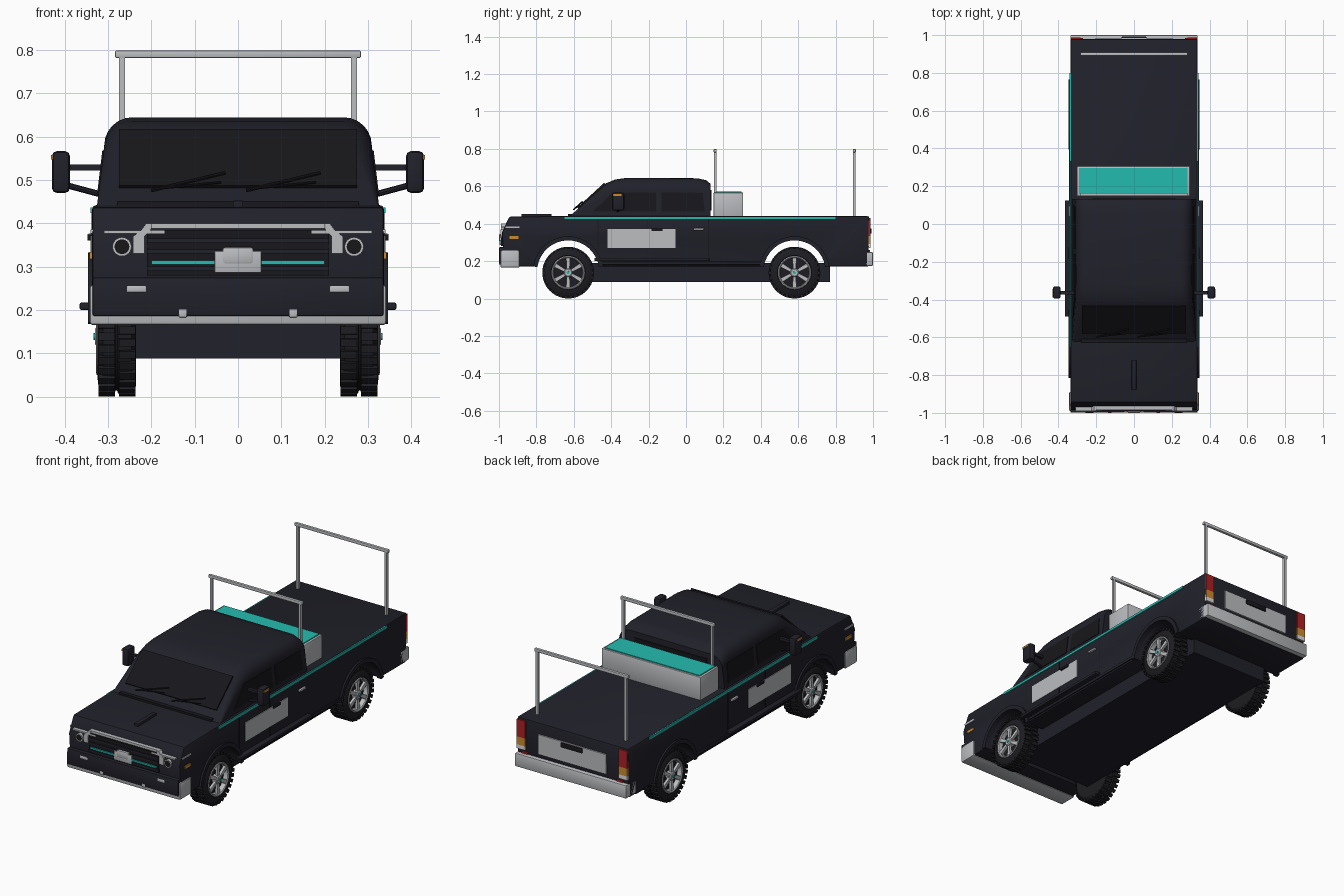
import bpy, bmesh, math
from mathutils import Matrix, Vector

if "Cube" in bpy.data.objects:
    bpy.data.objects.remove(bpy.data.objects["Cube"])


def material(name, r, g, b):
    m = bpy.data.materials.new(name)
    m.diffuse_color = (r, g, b, 1)
    m.use_nodes = True
    m.node_tree.nodes["Principled BSDF"].inputs["Base Color"].default_value = m.diffuse_color
    return m


PAINT = material("dark_paint", 0.0150, 0.0150, 0.0235)
GLASS = material("dark_glass", 0.0085, 0.0085, 0.011)
RUBBER = material("rubber", 0.0125, 0.0125, 0.016)
TRIM = material("black_trim", 0.0095, 0.0095, 0.0125)
SILVER = material("silver", 0.50, 0.51, 0.53)
TEAL = material("teal", 0.017, 0.50, 0.43)
ORANGE = material("amber", 0.60, 0.26, 0.03)
RED = material("red", 0.42, 0.015, 0.018)
WHITE = material("white_lamp", 0.75, 0.75, 0.75)


def finish(name, mat, bm, bevel=0, both=False, seg=2):
    """Bevel sharp edges, optionally mirror across x = 0, make the object."""
    bmesh.ops.recalc_face_normals(bm, faces=bm.faces)
    if bevel:
        edges = [e for e in bm.edges if len(e.link_faces) == 2 and e.calc_face_angle() > 0.6]
        bmesh.ops.bevel(bm, geom=edges, offset=bevel, segments=seg, profile=0.5,
                        affect='EDGES', clamp_overlap=True)
    if both:
        new = bmesh.ops.duplicate(bm, geom=bm.verts[:] + bm.edges[:] + bm.faces[:])["geom"]
        for v in new:
            if isinstance(v, bmesh.types.BMVert):
                v.co.x *= -1
        bmesh.ops.reverse_faces(bm, faces=[f for f in new if isinstance(f, bmesh.types.BMFace)])
    me = bpy.data.meshes.new(name)
    bm.to_mesh(me)
    bm.free()
    me.materials.append(mat)
    me.shade_smooth()
    me.set_sharp_from_angle(angle=math.radians(32))
    ob = bpy.data.objects.new(name, me)
    bpy.context.collection.objects.link(ob)
    return ob


def loft(name, mat, rings, bevel=0, both=False, seg=2, closed=False):
    """Skin equal-length rings; cap the ends unless closed."""
    bm = bmesh.new()
    vs = [[bm.verts.new(p) for p in r] for r in rings]
    n = len(vs[0])
    pairs = list(zip(vs, vs[1:])) + ([(vs[-1], vs[0])] if closed else [])
    for a, b in pairs:
        for i in range(n):
            bm.faces.new((a[i], a[(i + 1) % n], b[(i + 1) % n], b[i]))
    if not closed:
        bm.faces.new(vs[0])
        bm.faces.new(vs[-1])
    return finish(name, mat, bm, bevel, both, seg)


def box(name, mat, x, y, z, bevel=0, both=False):
    ring = lambda h: [(x[0], y[0], h), (x[1], y[0], h), (x[1], y[1], h), (x[0], y[1], h)]
    return loft(name, mat, [ring(z[0]), ring(z[1])], bevel, both)


def prism_x(name, mat, pts, x0, x1, bevel=0, both=False):
    return loft(name, mat, [[(x, y, z) for y, z in pts] for x in (x0, x1)], bevel, both)


def prism_y(name, mat, pts, y0, y1, bevel=0, both=False):
    return loft(name, mat, [[(x, y, z) for x, z in pts] for y in (y0, y1)], bevel, both)


def lathe(name, mat, prof, centre, axis='X', n=40, closed=False, both=True):
    """Spin (position along axis, radius) pairs round an axis through centre."""
    rings = []
    for a, r in prof:
        ring = []
        for i in range(n):
            c, s = r * math.cos(math.tau * i / n), r * math.sin(math.tau * i / n)
            ring.append(Vector((a, c, s) if axis == 'X' else (c, a, s)) + Vector(centre))
        rings.append(ring)
    return loft(name, mat, rings, both=both, closed=closed)


def rod(name, mat, p, q, r, both=False):
    p, q = Vector(p), Vector(q)
    bm = bmesh.new()
    m = Matrix.Translation((p + q) / 2) @ (q - p).to_track_quat('Z', 'Y').to_matrix().to_4x4()
    bmesh.ops.create_cone(bm, cap_ends=True, segments=8, radius1=r, radius2=r,
                          depth=(q - p).length, matrix=m)
    return finish(name, mat, bm, both=both)


WHEELS = (("front", -0.63), ("rear", 0.58))
WZ = 0.1385


def arc(y, r, a0, a1, n=16):
    return [(y + r * math.cos(math.radians(a0 + (a1 - a0) * i / n)),
             0.145 + r * math.sin(math.radians(a0 + (a1 - a0) * i / n))) for i in range(n + 1)]


# Lower body: side profile with wheel arches
profile = [(-0.97, 0.17)] + arc(-0.63, 0.167, 171.4, 8.6) + arc(0.58, 0.167, 171.4, 8.6)
profile += [(0.975, 0.17), (0.98, 0.44), (-0.60, 0.442), (-0.945, 0.438), (-0.985, 0.35)]
prism_x("body", PAINT, profile, -0.337, 0.337, 0.009)
box("chassis", PAINT, (-0.237, 0.237), (-0.66, 0.77), (0.088, 0.19))

# Cab: arched sections swept along y
def half_width(z):
    return 0.327 - 0.12 * (z - 0.43)


rings = []
for y, t in ((-0.63, 0.436), (-0.61, 0.45), (-0.43, 0.615), (-0.38, 0.636), (-0.32, 0.645),
             (0.06, 0.643), (0.11, 0.632), (0.132, 0.612)):
    r = min(0.065, (t - 0.43) * 0.6)
    w = half_width(t - r)
    right = [(half_width(0.43), 0.43)] + [
        (w - r + r * math.cos(a), t - r + r * math.sin(a)) for a in [math.pi / 12 * k for k in range(7)]]
    rings.append([(x, y, z) for x, z in right] + [(-x, y, z) for x, z in reversed(right)])
loft("cab", PAINT, rings)
prism_x("windshield", GLASS, [(-0.575, 0.480), (-0.581, 0.487), (-0.438, 0.618), (-0.432, 0.611)], -0.275, 0.275)
box("rear_window", GLASS, (-0.22, 0.22), (0.128, 0.136), (0.47, 0.58))
for nm, pts in (("front", [(-0.50, 0.465), (-0.39, 0.568), (-0.16, 0.568), (-0.16, 0.465)]),
                ("rear", [(-0.13, 0.465), (-0.13, 0.568), (0.09, 0.565), (0.10, 0.465)])):
    loft(nm + "_side_window", GLASS,
         [[(half_width(z) + d, y, z) for y, z in pts] for d in (-0.006, 0.003)], both=True)
for x in (-0.2, 0.02):
    rod("wiper_arm", TRIM, (x, -0.60, 0.476), (x + 0.17, -0.555, 0.517), 0.004)
    rod("wiper_blade", TRIM, (x + 0.03, -0.595, 0.482), (x + 0.16, -0.58, 0.495), 0.003)
box("cowl_vent", TRIM, (-0.28, 0.28), (-0.63, 0.0), (0.436, 0.452))
box("hood_ridge", PAINT, (-0.012, 0.012), (-0.88, -0.72), (0.43, 0.453), 0.003)

# Side trim
box("side_stripe", TEAL, (0.33, 0.3405), (-0.65, 0.80), (0.424, 0.437), both=True)
box("door_sign", SILVER, (0.333, 0.3405), (-0.42, -0.055), (0.27, 0.372), both=True)
box("front_door_handle", TRIM, (0.335, 0.348), (-0.185, -0.125), (0.36, 0.374), 0.003, True)
box("rear_door_handle", SILVER, (0.335, 0.348), (0.04, 0.095), (0.365, 0.376), 0.003, True)
for y in (-0.47, -0.205, 0.12):
    box("door_seam", TRIM, (0.334, 0.3385), (y - 0.002, y + 0.002), (0.22, 0.424), both=True)
box("rocker_molding", PAINT, (0.33, 0.343), (-0.45, 0.40), (0.18, 0.197), 0.003, True)
box("running_board", PAINT, (0.33, 0.366), (-0.49, 0.125), (0.200, 0.217), 0.004, True)
for nm, y in WHEELS:
    outline = arc(y, 0.166, 172, 8) + arc(y, 0.188, 8, 172)
    prism_x(nm + "_fender_flare", PAINT, outline, 0.32, 0.347, both=True)

# Mirrors
box("mirror", PAINT, (0.388, 0.43), (-0.395, -0.33), (0.47, 0.567), 0.012, True)
box("mirror_arm", PAINT, (0.30, 0.392), (-0.372, -0.355), (0.522, 0.536), both=True)
rod("mirror_brace", PAINT, (0.31, -0.363, 0.465), (0.392, -0.363, 0.487), 0.007, True)
box("mirror_marker", ORANGE, (0.425, 0.432), (-0.39, -0.345), (0.548, 0.558), both=True)

# Front end
box("front_bumper", SILVER, (-0.343, 0.343), (-0.992, -0.89), (0.165, 0.258), 0.008)
box("front_bumper_cover", PAINT, (-0.336, 0.336), (-0.999, -0.96), (0.186, 0.275), 0.005)
box("tow_hook", SILVER, (0.118, 0.137), (-1.0, -0.98), (0.183, 0.202), 0.002, True)
box("fog_lamp", SILVER, (0.212, 0.257), (-1.0, -0.99), (0.24, 0.256), 0.003, True)
box("grille", TRIM, (-0.21, 0.21), (-0.988, -0.96), (0.28, 0.385))
for z in (0.29, 0.33, 0.355):
    box("grille_bar", PAINT, (-0.21, 0.21), (-0.993, -0.98), (z, z + 0.010))
box("grille_stripe", TEAL, (-0.2, 0.2), (-0.996, -0.98), (0.305, 0.314))
box("grille_top_trim", SILVER, (-0.202, 0.202), (-0.984, -0.955), (0.388, 0.400))
prism_y("grille_corner_trim", SILVER, [(0.2, 0.4), (0.212, 0.4), (0.224, 0.384), (0.242, 0.37),
        (0.242, 0.33), (0.216, 0.33), (0.216, 0.37), (0.2, 0.388)], -0.99, -0.955, both=True)
box("headlight_trim", SILVER, (0.17, 0.31), (-0.989, -0.965), (0.376, 0.384), both=True)
box("side_lamp_trim", SILVER, (0.33, 0.341), (-0.965, -0.89), (0.376, 0.386), both=True)
box("side_marker", ORANGE, (0.33, 0.343), (-0.945, -0.895), (0.318, 0.334), both=True)
box("badge_plate", SILVER, (-0.054, 0.054), (-0.998, -0.98), (0.286, 0.336), 0.002)
box("badge_cap", SILVER, (-0.036, 0.036), (-1.0, -0.98), (0.306, 0.345), 0.006)
lathe("headlight_ring", SILVER, [(-0.97, 0.017), (-0.992, 0.017), (-0.992, 0.022), (-0.97, 0.022)],
      (0.268, 0, 0.346), 'Y', 24, True)
lathe("headlight_lens", GLASS, [(-0.97, 0.017), (-0.989, 0.017)], (0.268, 0, 0.346), 'Y', 24)

# Rear end
box("rear_bumper", SILVER, (-0.337, 0.337), (0.91, 1.0), (0.175, 0.248), 0.006)
box("tailgate_panel", SILVER, (-0.205, 0.205), (0.97, 0.986), (0.27, 0.378))
box("tailgate_handle", TRIM, (-0.065, 0.065), (0.97, 0.993), (0.348, 0.374), 0.003)
for nm, mat, z in (("tail_lamp", RED, (0.335, 0.43)), ("turn_lamp", ORANGE, (0.292, 0.335)),
                   ("reverse_lamp", WHITE, (0.27, 0.292))):
    box(nm, mat, (0.283, 0.334), (0.965, 0.987), z, both=True)
box("rear_reflector", RED, (0.27, 0.305), (0.97, 0.985), (0.25, 0.26), both=True)

# Bed: toolbox and ladder racks
box("toolbox", SILVER, (-0.302, 0.296), (0.148, 0.306), (0.438, 0.566), 0.003)
box("toolbox_lid", TEAL, (-0.29, 0.284), (0.160, 0.297), (0.56, 0.571))
for nm, y in (("front", 0.156), ("rear", 0.90)):
    box(nm + "_rack_post", SILVER, (0.261, 0.275), (y - 0.007, y + 0.007), (0.43, 0.785), both=True)
    box(nm + "_rack_bar", SILVER, (-0.284, 0.284), (y - 0.008, y + 0.008), (0.782, 0.799), 0.003)

# Wheels
for nm, y in WHEELS:
    c = (0, y, WZ)
    lathe(nm + "_tyre", RUBBER, [(0.236, 0.07), (0.236, 0.115), (0.246, 0.130), (0.277, 0.131),
          (0.279, 0.125), (0.283, 0.125), (0.285, 0.131), (0.312, 0.130), (0.322, 0.117), (0.325, 0.092),
          (0.318, 0.086), (0.300, 0.084), (0.300, 0.02)], c)
    bm = bmesh.new()
    for i in range(30):
        for x, shift in ((0.256, 0), (0.303, 0.5)):
            bmesh.ops.create_cube(bm, matrix=Matrix.Translation(c) @ Matrix.Rotation(
                math.tau * (i + shift) / 30, 4, 'X') @ Matrix.Translation((x, 0, 0.132))
                @ Matrix.Diagonal((0.038, 0.018, 0.012, 1)))
    finish(nm + "_tyre_tread", RUBBER, bm, both=True)
    lathe(nm + "_rim", SILVER, [(0.30, 0.077), (0.324, 0.079), (0.328, 0.084), (0.326, 0.089), (0.30, 0.088)],
          c, closed=True)
    bm = bmesh.new()
    for i in range(6):
        made = bmesh.ops.create_cube(bm, matrix=Matrix.Diagonal((0.014, 0.018, 0.066, 1)))["verts"]
        for v in made:
            v.co.y *= 1.25 if v.co.z > 0 else 0.8
        bmesh.ops.transform(bm, verts=made, matrix=Matrix.Translation(c) @ Matrix.Rotation(
            math.tau * i / 6, 4, 'X') @ Matrix.Translation((0.317, 0, 0.048)))
    finish(nm + "_spokes", SILVER, bm, both=True)
    lathe(nm + "_hub", SILVER, [(0.298, 0.024), (0.326, 0.023), (0.330, 0.018)], c, n=24)
    lathe(nm + "_hub_cap", TEAL, [(0.32, 0.009), (0.334, 0.008)], c, n=16)
    rod(nm + "_axle", TRIM, (-0.25, y, WZ), (0.25, y, WZ), 0.02)
